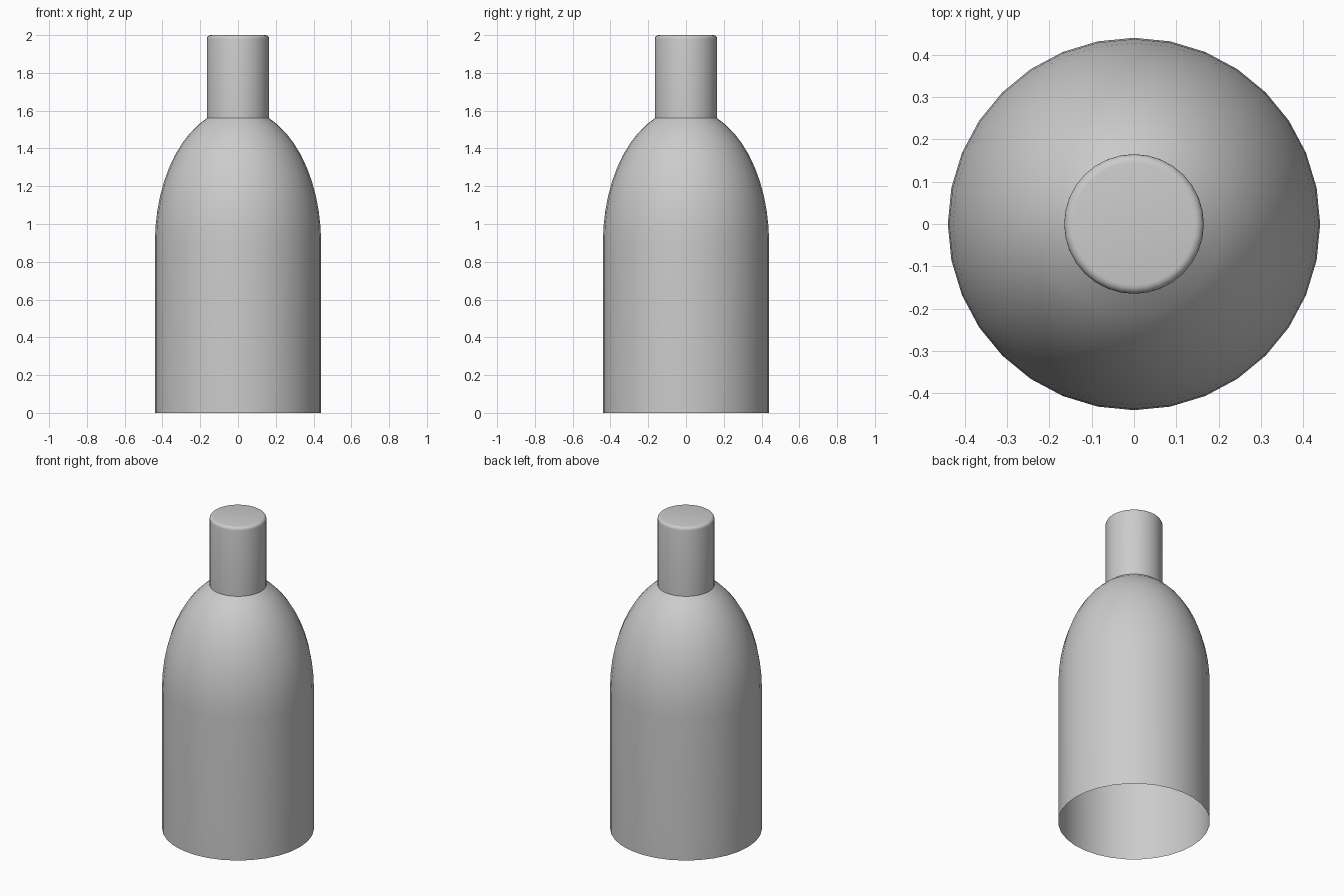
import bpy, bmesh, math

cube = bpy.data.objects.get("Cube")
if cube:
    bpy.data.objects.remove(cube, do_unlink=True)

SIDES = 32
BODY_R, NECK_R = 0.44, 0.165
SHOULDER_Z, NECK_Z, TOP_Z = 0.9, 1.56, 2.0
LIP = 0.02

grey = bpy.data.materials.new("plain grey")
grey.use_nodes = True
colour = (0.6, 0.6, 0.6, 1)
grey.diffuse_color = colour
grey.node_tree.nodes["Principled BSDF"].inputs["Base Color"].default_value = colour


def lathe(name, profile):
    """Spin (radius, height) points around z; the last ring is capped."""
    bm = bmesh.new()
    rings = []
    for r, z in profile:
        rings.append([bm.verts.new((r * math.cos(a), r * math.sin(a), z))
                      for a in (math.tau * i / SIDES for i in range(SIDES))])
    for low, high in zip(rings, rings[1:]):
        for i in range(SIDES):
            j = (i + 1) % SIDES
            bm.faces.new((low[i], low[j], high[j], high[i]))
    bm.faces.new(rings[-1])
    mesh = bpy.data.meshes.new(name)
    bm.to_mesh(mesh)
    bm.free()
    mesh.materials.append(grey)
    obj = bpy.data.objects.new(name, mesh)
    bpy.context.collection.objects.link(obj)
    bpy.ops.object.select_all(action="DESELECT")
    obj.select_set(True)
    bpy.context.view_layer.objects.active = obj
    bpy.ops.object.shade_smooth_by_angle(angle=math.radians(35))
    return obj


# Straight open-bottomed body, elliptical shoulder, neck and rounded lip
profile = [(BODY_R, 0)]
end = math.acos(NECK_R / BODY_R)
height = (NECK_Z - SHOULDER_Z) / math.sin(end)
STEPS = 10
for i in range(STEPS + 1):
    a = end * i / STEPS
    profile.append((BODY_R * math.cos(a), SHOULDER_Z + height * math.sin(a)))
for i in range(5):
    a = math.pi / 2 * i / 4
    profile.append((NECK_R - LIP + LIP * math.cos(a),
                    TOP_Z - LIP + LIP * math.sin(a)))
lathe("bottle", profile)
